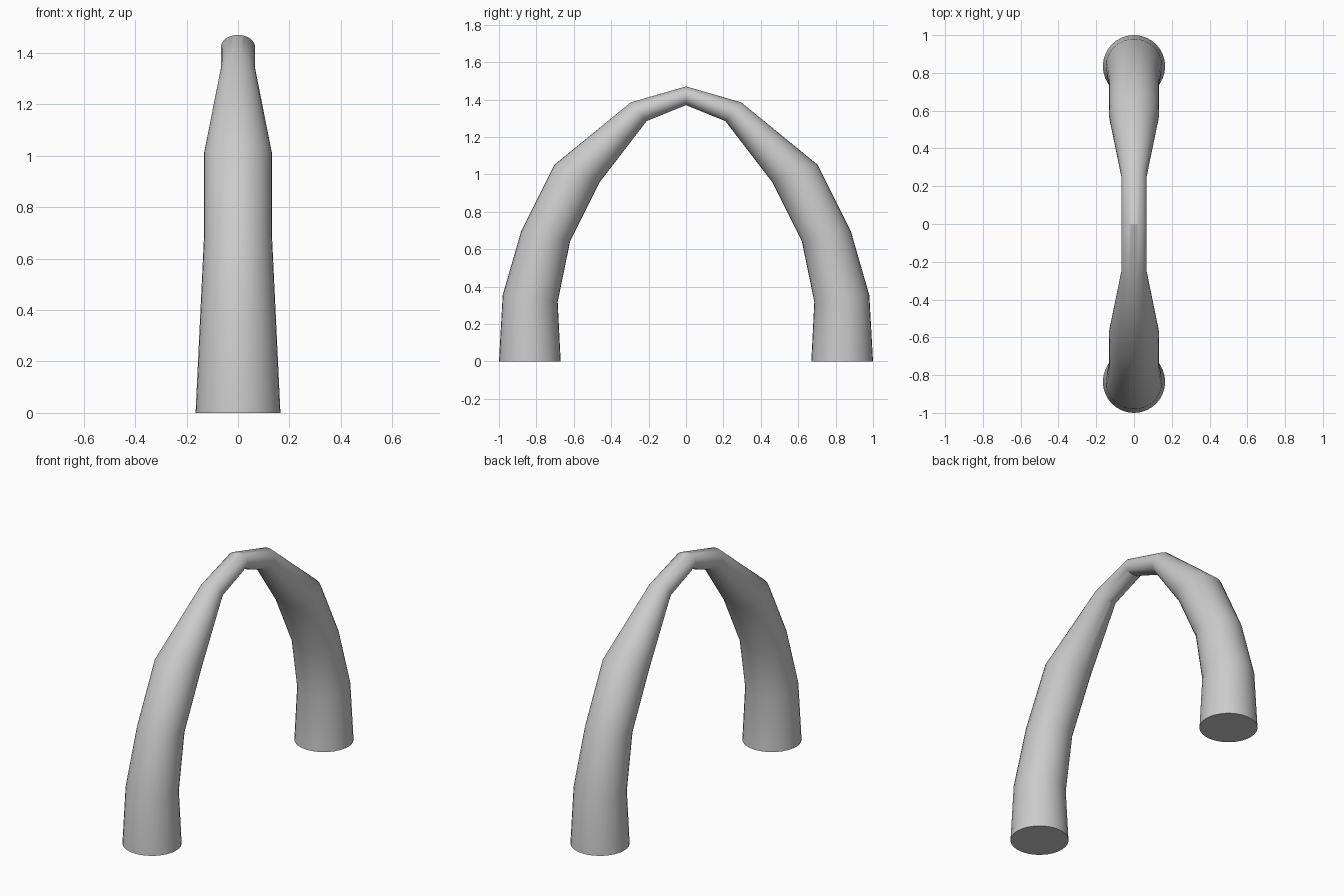
import bpy, bmesh, math
from mathutils import Vector

cube = bpy.data.objects.get("Cube")
if cube:
    bpy.data.objects.remove(cube, do_unlink=True)

SIDES = 32

# Front leg cross-sections: outer (y, z), inner (y, z), half width in x
front_leg = [
    ((-1.0, 0.0), (-0.67, 0.0), 0.165),
    ((-0.98, 0.355), (-0.686, 0.318), 0.149),
    ((-0.88, 0.70), (-0.62, 0.64), 0.133),
    ((-0.705, 1.05), (-0.46, 0.96), 0.133),
    ((-0.295, 1.385), (-0.21, 1.285), 0.067),
]
apex = ((0.0, 1.47), (0.0, 1.37), 0.067)

# Mirror the leg across the apex
back_leg = [((-o[0], o[1]), (-i[0], i[1]), w) for o, i, w in reversed(front_leg)]
sections = front_leg + [apex] + back_leg


def add_ring(bm, outer, inner, half_width):
    """Elliptical ring spanning from the outer to the inner point."""
    o, i = Vector((0, *outer)), Vector((0, *inner))
    centre, radial = (o + i) / 2, (o - i) / 2
    across = Vector((half_width, 0, 0))
    angles = [2 * math.pi * k / SIDES for k in range(SIDES)]
    return [bm.verts.new(centre + radial * math.cos(a) + across * math.sin(a)) for a in angles]


# Arch tube: bridge the rings and cap both feet
bm = bmesh.new()
rings = [add_ring(bm, *s) for s in sections]
for a, b in zip(rings, rings[1:]):
    for k in range(SIDES):
        n = (k + 1) % SIDES
        bm.faces.new((a[k], a[n], b[n], b[k]))
bm.faces.new(rings[0])
bm.faces.new(rings[-1])
bmesh.ops.recalc_face_normals(bm, faces=bm.faces)

mesh = bpy.data.meshes.new("tapered_arch")
bm.to_mesh(mesh)
bm.free()
arch = bpy.data.objects.new("tapered_arch", mesh)
bpy.context.collection.objects.link(arch)

# Plain grey finish
grey = bpy.data.materials.new("light_grey")
grey.use_nodes = True
colour = (0.6, 0.6, 0.6, 1.0)
grey.diffuse_color = colour
grey.node_tree.nodes["Principled BSDF"].inputs["Base Color"].default_value = colour
mesh.materials.append(grey)

# Smooth tube with crisp feet and crown crease
bpy.ops.object.select_all(action="DESELECT")
arch.select_set(True)
bpy.context.view_layer.objects.active = arch
bpy.ops.object.shade_smooth_by_angle(angle=math.radians(30))
